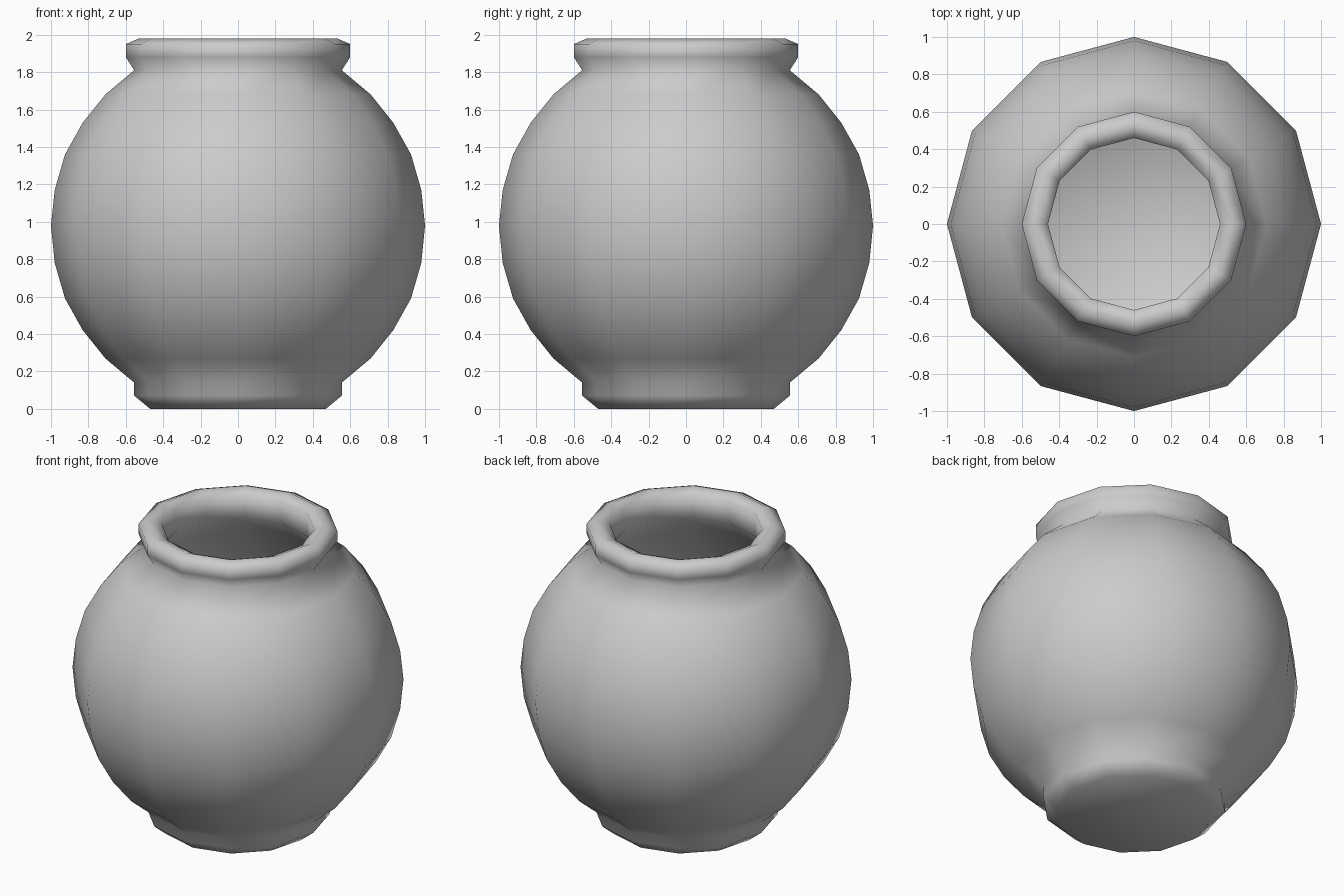
import bpy, bmesh, math

if "Cube" in bpy.data.objects:
    bpy.data.objects.remove(bpy.data.objects["Cube"])

SIDES = 12

# Radius/height profile: foot, belly, rim, then down the inside
foot = [(0.47, 0.0), (0.555, 0.07), (0.555, 0.14)]
belly = [(0.71, 0.27), (0.83, 0.42), (0.925, 0.59), (0.98, 0.78), (1.0, 0.98),
         (0.98, 1.17), (0.925, 1.36), (0.83, 1.53), (0.71, 1.68)]
rim = [(0.555, 1.81), (0.60, 1.88), (0.60, 1.95), (0.53, 1.98), (0.46, 1.95),
       (0.46, 1.80)]
inside = [(r * 0.9, 0.98 + (z - 0.98) * 0.9) for r, z in reversed(belly)]
profile = foot + belly + rim + inside + [(0.46, 0.2)]

# Spin the profile into rings, with flat caps under the foot and on the inner floor
bm = bmesh.new()
rings = []
for r, z in profile:
    angles = [2 * math.pi * i / SIDES for i in range(SIDES)]
    rings.append([bm.verts.new((r * math.cos(a), r * math.sin(a), z)) for a in angles])
for low, high in zip(rings, rings[1:]):
    for i in range(SIDES):
        j = (i + 1) % SIDES
        bm.faces.new((low[i], low[j], high[j], high[i]))
bm.faces.new(rings[0][::-1])
bm.faces.new(rings[-1])
for face in bm.faces:
    face.smooth = True
bmesh.ops.recalc_face_normals(bm, faces=bm.faces)

mesh = bpy.data.meshes.new("round_pot")
bm.to_mesh(mesh)
bm.free()
pot = bpy.data.objects.new("round_pot", mesh)
bpy.context.collection.objects.link(pot)
